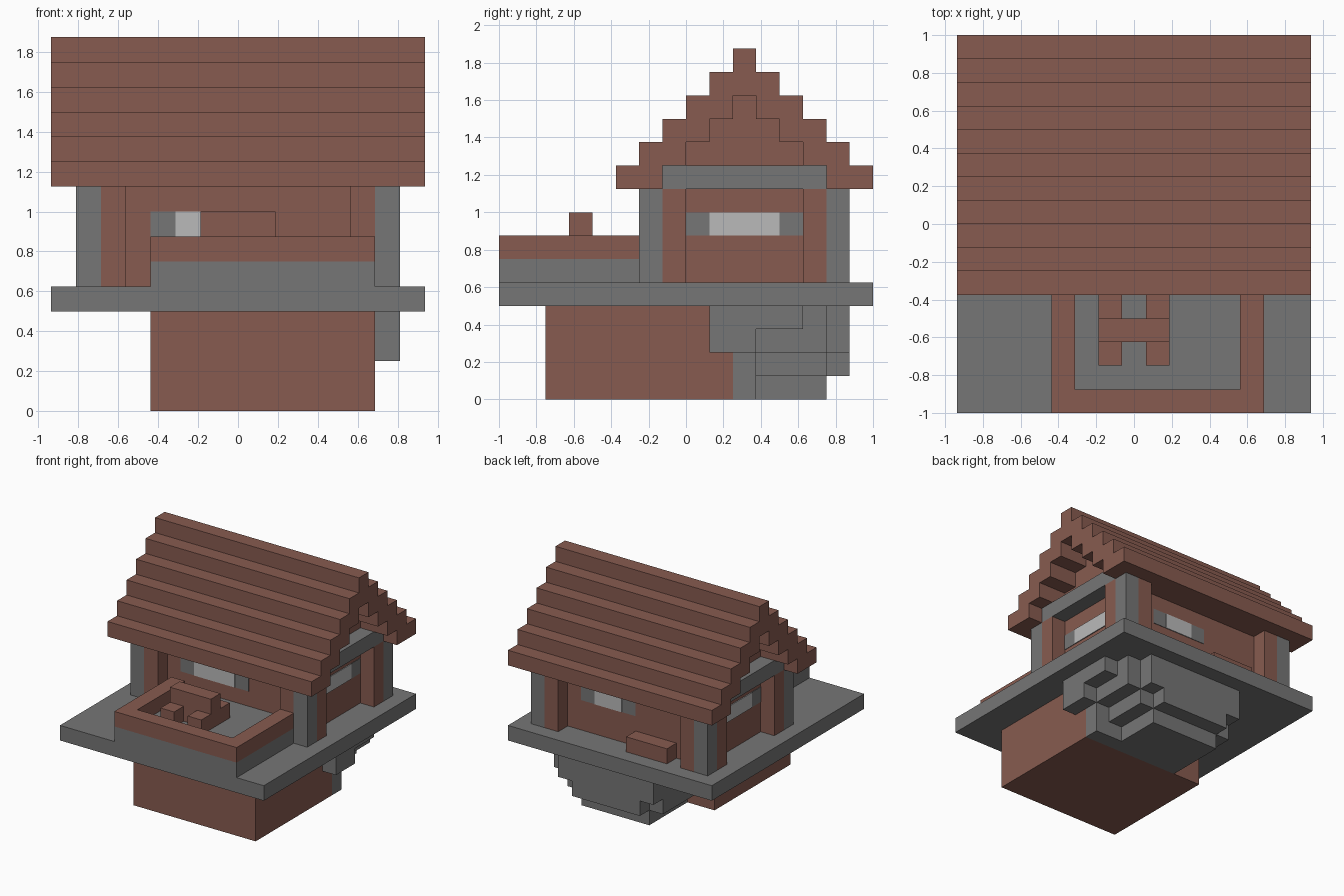
import bpy
import bmesh

cube = bpy.data.objects.get("Cube")
if cube:
    bpy.data.objects.remove(cube, do_unlink=True)

U = 0.125                      # block size; the model is 15 x 16 x 15 blocks
ORIGIN = (-7.5 * U, -8 * U, 0)


def material(name, r, g, b):
    m = bpy.data.materials.new(name)
    m.use_nodes = True
    m.diffuse_color = (r, g, b, 1)
    m.node_tree.nodes["Principled BSDF"].inputs["Base Color"].default_value = (r, g, b, 1)
    return m


BROWN = material("reddish brown wood", 0.242, 0.105, 0.08)
GRAY = material("gray stone", 0.181, 0.181, 0.181)
PALE = material("pale glass", 0.49, 0.49, 0.49)


def blocks(name, mat, *spans):
    """One object from cuboids given as block spans: x0, x1, y0, y1, z0, z1."""
    bm = bmesh.new()
    for s in spans:
        cube_verts = bmesh.ops.create_cube(bm, size=1)["verts"]
        for v in cube_verts:
            for a in range(3):
                v.co[a] = ORIGIN[a] + U * s[2 * a + (v.co[a] > 0)]
    mesh = bpy.data.meshes.new(name)
    bm.to_mesh(mesh)
    bm.free()
    mesh.materials.append(mat)
    obj = bpy.data.objects.new(name, mesh)
    bpy.context.collection.objects.link(obj)
    return obj


# Platform and the wooden base under it
blocks("platform", GRAY, (0, 15, 0, 16, 4, 5))
blocks("wooden_base", BROWN, (4, 13, 2, 10, 0, 4))

# Stepped rock under the back of the platform
blocks("rock_top", GRAY, (5, 12, 10, 15, 2, 4), (12, 13, 10, 14, 2, 4),
       (4, 5, 10, 13, 3, 4), (13, 14, 9, 13, 3, 4), (13, 14, 9, 11, 2, 3))
blocks("rock_middle", GRAY, (6, 11, 10, 15, 1, 2), (5, 12, 10, 14, 1, 2),
       (12, 13, 10, 11, 1, 2))
blocks("rock_bottom", GRAY, (6, 11, 10, 14, 0, 1), (11, 13, 10, 11, 0, 1))

# Balcony with rim and a small bench
blocks("balcony_floor", GRAY, (4, 13, 0, 7, 5, 6))
blocks("balcony_rim", BROWN, (4, 13, 0, 1, 6, 7), (4, 5, 1, 6, 6, 7), (12, 13, 1, 6, 6, 7))
blocks("bench_legs", BROWN, (6, 7, 2, 5, 6, 7), (8, 9, 2, 5, 6, 7), (7, 8, 3, 4, 6, 7))
blocks("bench_top", BROWN, (6, 9, 3, 4, 7, 8))

# Corner posts, each with a wooden pillar on both inner sides
for side, px, ix in (("right", 1, 2), ("left", 13, 12)):
    for end, py, iy in (("front", 6, 7), ("back", 14, 13)):
        tag = f"{end}_{side}"
        blocks("post_" + tag, GRAY, (px, px + 1, py, py + 1, 5, 9))
        blocks("pillar_" + tag, BROWN, (ix, ix + 1, py, py + 1, 5, 9),
               (px, px + 1, iy, iy + 1, 5, 9))
    # Tie beam, side wall and stepped gable
    blocks("tie_beam_" + side, GRAY, (px, px + 1, 7, 14, 9, 10))
    blocks("side_wall_" + side, BROWN, (ix, ix + 1, 7, 14, 5, 10))
    blocks("gable_" + side, BROWN,
           *[(ix, ix + 1, 8 + n, 13 - n, 10 + n, 11 + n) for n in range(3)])

# Front and back walls and the step behind the house
blocks("front_wall", BROWN, (3, 12, 7, 8, 5, 9))
blocks("back_wall", BROWN, (3, 12, 13, 14, 5, 9))
blocks("back_step", BROWN, (4, 7, 14, 15, 5, 6))

# Windows: thin stone plate with a glass plate on top
T = 0.03
for name, x0, x1, y, d in (("front", 4, 9, 7, -1), ("back", 7, 11, 14, 1)):
    blocks(name + "_window_frame", GRAY, (x0, x1, *sorted((y, y + d * T)), 7, 8))
    blocks(name + "_window_glass", PALE,
           (x0 + 1, x1 - 1, *sorted((y, y + 2 * d * T)), 7, 8))
for name, x, d in (("right", 2, -1), ("left", 13, 1)):
    blocks(name + "_window_frame", GRAY, (*sorted((x, x + d * T)), 8, 13, 7, 8))
    blocks(name + "_window_glass", PALE, (*sorted((x, x + 2 * d * T)), 9, 12, 7, 8))

# Stepped roof: paired courses rising to the ridge
for n in range(4):
    blocks(f"roof_course_{n + 1}", BROWN, (0, 15, 5 + n, 7 + n, 9 + n, 10 + n),
           (0, 15, 14 - n, 16 - n, 9 + n, 10 + n))
blocks("roof_cap", BROWN, (0, 15, 9, 12, 13, 14))
blocks("roof_ridge", BROWN, (0, 15, 10, 11, 14, 15))
